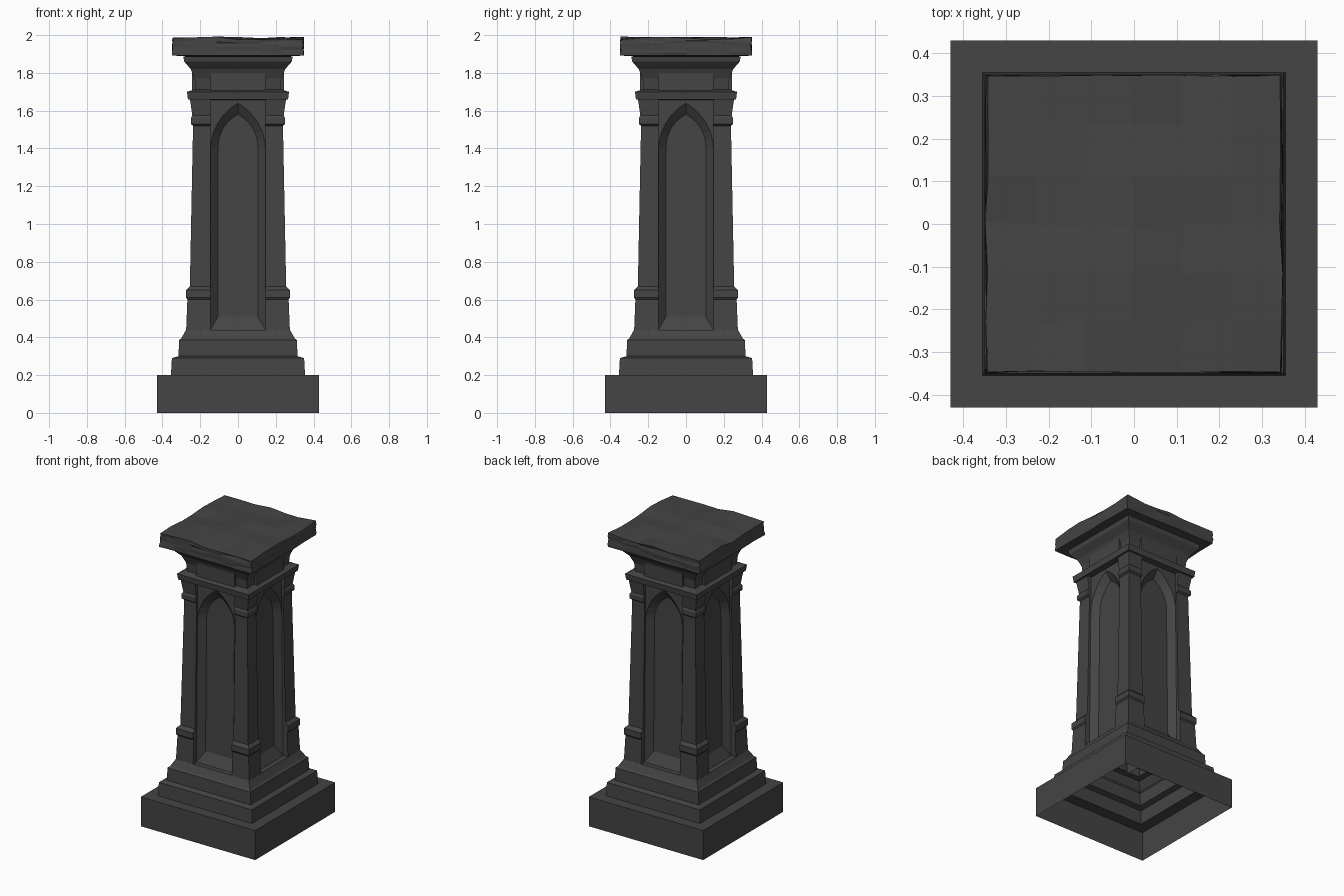
import bpy, bmesh, math, random
from mathutils import Matrix

if "Cube" in bpy.data.objects:
    bpy.data.objects.remove(bpy.data.objects["Cube"])

random.seed(4)
stone = bpy.data.materials.new("dark stone")
stone.diffuse_color = (0.058, 0.058, 0.058, 1)
stone.use_nodes = True
stone.node_tree.nodes["Principled BSDF"].inputs["Base Color"].default_value = stone.diffuse_color


def finish(name, bm):
    me = bpy.data.meshes.new(name)
    bm.to_mesh(me)
    bm.free()
    me.materials.append(stone)
    ob = bpy.data.objects.new(name, me)
    bpy.context.collection.objects.link(ob)
    return ob


def loft(bm, rings, cap=False):
    """Skin a stack of vertex rings (counter-clockwise seen from above)."""
    loops = [[bm.verts.new(p) for p in r] for r in rings]
    for a, b in zip(loops, loops[1:]):
        n = len(a)
        for i in range(n):
            j = (i + 1) % n
            bm.faces.new((a[i], a[j], b[j], b[i]))
    if cap:
        bm.faces.new(loops[-1])


def square(lo, hi, z):
    return [(lo, lo, z), (hi, lo, z), (hi, hi, z), (lo, hi, z)]


def square_shell(name, profile, cap=False):
    bm = bmesh.new()
    loft(bm, [square(-w, w, z) for w, z in profile], cap)
    return finish(name, bm)


def four_sides(name, build):
    """Build one side and repeat it around the pedestal."""
    for k in range(4):
        bm = bmesh.new()
        build(bm)
        bm.transform(Matrix.Rotation(k * math.pi / 2, 4, 'Z'))
        finish(f"{name}_{k + 1}", bm)


# Hollow stepped base, open underneath
square_shell("stepped_base", [(.43, 0), (.43, .2), (.355, .2), (.35, .29), (.315, .3),
                              (.312, .385), (.30, .395), (.275, .44), (.23, .44)])

# Moulding and flared cove under the top slab
square_shell("cove_moulding", [(.22, 1.655), (.265, 1.66), (.27, 1.70), (.225, 1.713),
                               (.23, 1.77), (.25, 1.82), (.285, 1.86), (.29, 1.888)])

# Worn top slab: subdivided and slightly roughened
bm = bmesh.new()
loft(bm, [square(-w, w, z) for w, z in [(.28, 1.888), (.347, 1.892), (.345, 1.982)]], True)
bmesh.ops.subdivide_edges(bm, edges=bm.edges[:], cuts=5, use_grid_fill=True)
for v in bm.verts:
    if v.co.z > 1.89:
        v.co.x += random.uniform(-.004, .004)
        v.co.y += random.uniform(-.004, .004)
    if v.co.z > 1.95:
        v.co.z += random.uniform(-.007, .01)
finish("top_slab", bm)


# Corner pillars with base, collar and small capital
PILLAR = [(.275, .43), (.268, .60), (.275, .61), (.275, .65), (.255, .67), (.238, 1.52),
          (.25, 1.53), (.25, 1.56), (.242, 1.575), (.255, 1.665)]
four_sides("corner_pillar", lambda bm: loft(bm, [square(.145, o, z) for o, z in PILLAR]))


# Pointed window recess with sloped frame and spandrels
def lancet(w, z0, spring, apex, n=6):
    h = apex - spring
    r = (w * w + h * h) / (2 * w)
    end = math.asin(h / r)
    arc = [(w - r + r * math.cos(end * i / n), spring + r * math.sin(end * i / n))
           for i in range(n + 1)]
    left = [(-x, z) for x, z in reversed(arc[:-1])]
    return [(-w, z0), (w, z0)] + arc + left


def window(bm):
    def vert(x, z, inset=0):
        return bm.verts.new((x, -(.24 - .012 * (z - .44) - inset), z))
    outer_pts = lancet(.146, .44, 1.39, 1.64)
    outer = [vert(x, z) for x, z in outer_pts]
    inner = [vert(x, z, .04) for x, z in lancet(.105, .51, 1.41, 1.58)]
    top = [vert(x, 1.66) for x, z in outer_pts]
    n = len(outer)
    for i in range(n):
        j = (i + 1) % n
        bm.faces.new((outer[i], outer[j], inner[j], inner[i]))
        if 2 <= i < n - 1:
            bm.faces.new((outer[i], top[i], top[j], outer[j]))
    bm.faces.new(inner)
    bmesh.ops.delete(bm, geom=[v for v in bm.verts if not v.link_faces], context='VERTS')


four_sides("arched_window", window)


# Flat block in the middle of each cove side
def cove_block(bm):
    loft(bm, [[(-.145, -.243, z), (.145, -.243, z), (.145, -.2, z), (-.145, -.2, z)]
              for z in (1.70, 1.80)], True)


four_sides("cove_block", cove_block)
